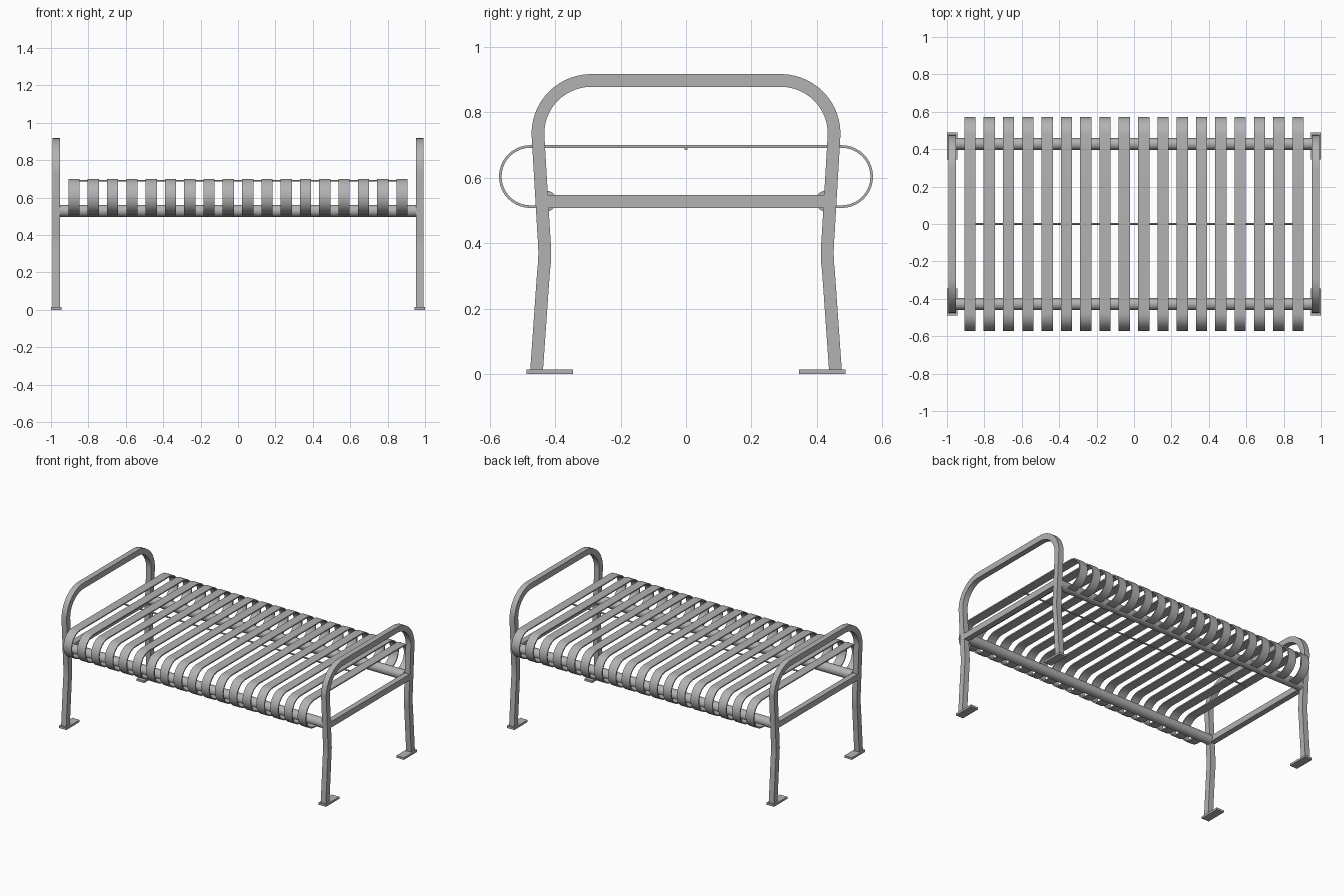
import bpy, bmesh
from math import cos, sin, radians
from mathutils import Vector, Matrix

cube = bpy.data.objects.get("Cube")
if cube:
    bpy.data.objects.remove(cube, do_unlink=True)

steel = bpy.data.materials.new("grey_steel")
steel.use_nodes = True
GREY = (0.45, 0.45, 0.45, 1)
steel.diffuse_color = GREY
steel.node_tree.nodes["Principled BSDF"].inputs["Base Color"].default_value = GREY


def finish(name, bm):
    """Turn a bmesh into a grey, smooth-by-angle mesh."""
    bmesh.ops.recalc_face_normals(bm, faces=bm.faces)
    mesh = bpy.data.meshes.new(name)
    bm.to_mesh(mesh)
    bm.free()
    mesh.materials.append(steel)
    for p in mesh.polygons:
        p.use_smooth = True
    mesh.set_sharp_from_angle(angle=radians(30))
    return mesh


def place(name, mesh, loc=(0, 0, 0)):
    ob = bpy.data.objects.new(name, mesh)
    ob.location = loc
    bpy.context.collection.objects.link(ob)


def arc(cy, cz, r, a0, a1, n):
    """Points on an arc in the y-z plane, angles in degrees."""
    angles = [radians(a0 + (a1 - a0) * i / n) for i in range(n + 1)]
    return [(cy + r * cos(a), cz + r * sin(a)) for a in angles]


def mirrored(half):
    """Extend a path across y = 0."""
    return half + [(-y, z) for y, z in reversed(half)]


def bent_bar(name, path, thick, width):
    """Sweep a flat bar of the given section along a y-z path."""
    pts = [Vector(p) for p in path]
    bm = bmesh.new()
    rings = []
    for i, p in enumerate(pts):
        before = (p - pts[i - 1]).normalized() if i else None
        after = (pts[i + 1] - p).normalized() if i < len(pts) - 1 else None
        t = ((before or after) + (after or before)).normalized()
        n = Vector((-t.y, t.x)) * thick / 2
        ring = []
        for sx, sn in ((-1, -1), (1, -1), (1, 1), (-1, 1)):
            q = p + n * sn
            ring.append(bm.verts.new((sx * width / 2, q.x, q.y)))
        rings.append(ring)
    for a, b in zip(rings, rings[1:]):
        for k in range(4):
            m = (k + 1) % 4
            bm.faces.new((a[k], a[m], b[m], b[k]))
    bm.faces.new(rings[0])
    bm.faces.new(rings[-1])
    return finish(name, bm)


def box(name, size):
    bm = bmesh.new()
    bmesh.ops.create_cube(bm, size=1, matrix=Matrix.Diagonal((*size, 1)))
    return finish(name, bm)


def rod(name, radius, length, sides):
    bm = bmesh.new()
    bmesh.ops.create_cone(bm, cap_ends=True, segments=sides, radius1=radius,
                          radius2=radius, depth=length,
                          matrix=Matrix.Rotation(radians(90), 4, 'Y'))
    return finish(name, bm)


# End frames: bent legs joined by a rounded armrest, with crossbar and feet
leg = [(-0.457, 0.01), (-0.436, 0.31), (-0.433, 0.34), (-0.432, 0.37),
       (-0.433, 0.40), (-0.435, 0.43)]
frame = bent_bar("end_frame", mirrored(leg + arc(-0.29, 0.735, 0.163, 180, 90, 14)),
                 0.039, 0.038)
crossbar = box("crossbar", (0.038, 0.85, 0.04))
foot = box("foot_plate", (0.056, 0.143, 0.014))
for side, sx in (("left", 1), ("right", -1)):
    place(side + "_end_frame", frame, (sx * 0.972, 0, 0))
    place(side + "_crossbar", crossbar, (sx * 0.972, 0, 0.528))
    for end, sy in (("front", -1), ("back", 1)):
        place(f"{side}_{end}_foot_plate", foot, (sx * 0.972, sy * 0.4165, 0.007))

# Long pipes carrying the slats
pipe = rod("support_pipe", 0.032, 1.91, 32)
for end, sy in (("front", -1), ("back", 1)):
    place(end + "_support_pipe", pipe, (0, sy * 0.428, 0.529))

# Thin rod under the middle of the seat
place("centre_rod", rod("centre_rod", 0.005, 1.76, 12), (0, 0, 0.69))

# Flat seat slats, curled under at both ends to the pipes
curl = [(-0.44, 0.512)] + arc(-0.476, 0.604, 0.092, 270, 90, 20)
slat = bent_bar("seat_slat", mirrored(curl), 0.008, 0.06)
COUNT = 18
for i in range(COUNT):
    place(f"seat_slat_{i + 1}", slat, (-0.877 + 1.754 * i / (COUNT - 1), 0, 0))
